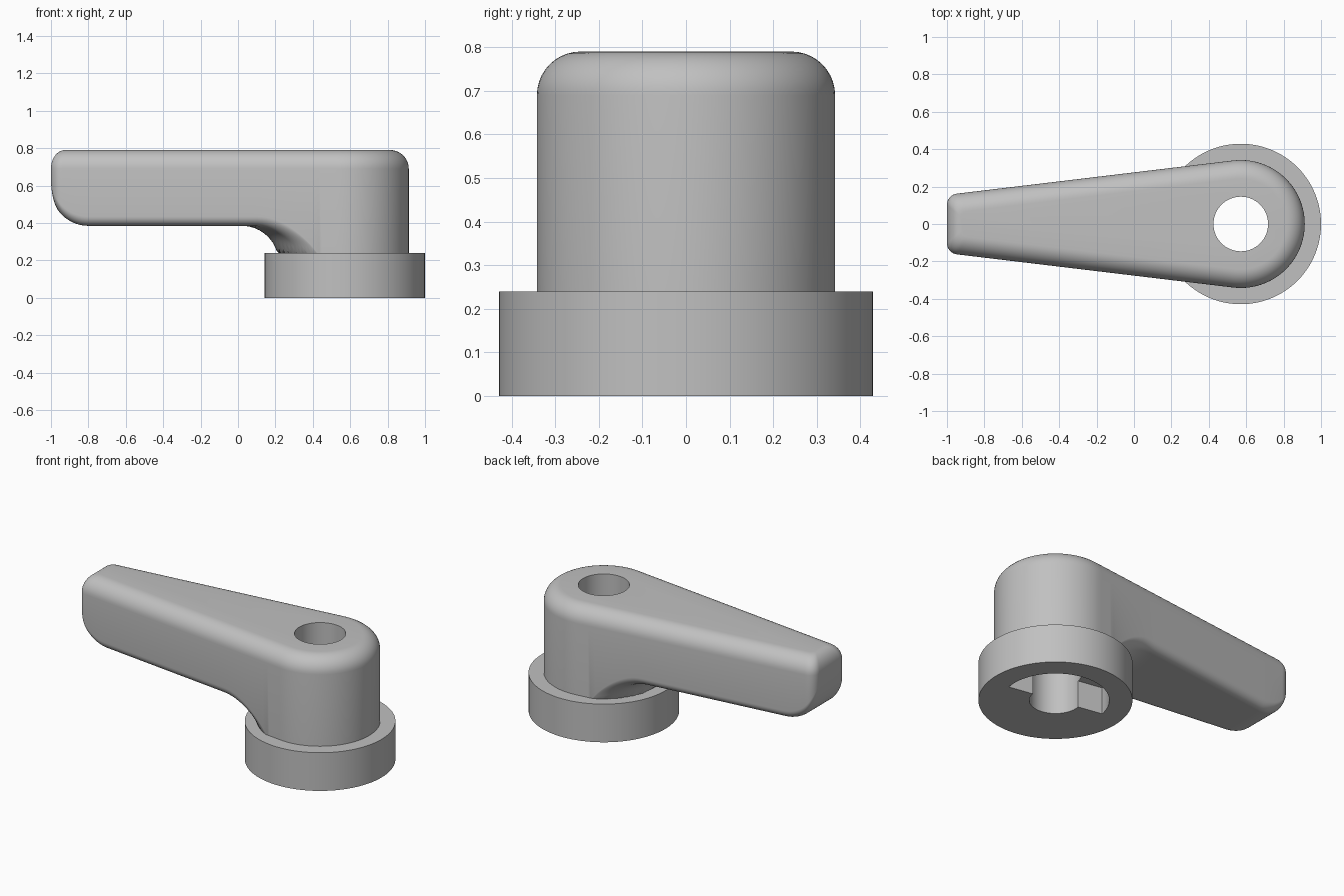
import bpy, bmesh
from math import sin, cos, pi, atan, sqrt, hypot, radians

old = bpy.data.objects.get("Cube")
if old:
    bpy.data.objects.remove(old, do_unlink=True)

HUB_X, HUB_R, TOP = 0.571, 0.342, 0.79
TAPER = atan(0.12)
TOP_ROUND, LOW_ROUND = 0.1, 0.05

grey = bpy.data.materials.new("plain grey")
grey.use_nodes = True
grey.diffuse_color = (0.53, 0.53, 0.53, 1)
grey.node_tree.nodes["Principled BSDF"].inputs["Base Color"].default_value = (0.53, 0.53, 0.53, 1)


def make_object(name, bm):
    bmesh.ops.remove_doubles(bm, verts=bm.verts, dist=1e-5)
    bmesh.ops.recalc_face_normals(bm, faces=bm.faces)
    mesh = bpy.data.meshes.new(name)
    bm.to_mesh(mesh)
    bm.free()
    mesh.materials.append(grey)
    obj = bpy.data.objects.new(name, mesh)
    bpy.context.collection.objects.link(obj)
    return obj


def prism(name, points, z0, z1):
    bm = bmesh.new()
    low, high = ([bm.verts.new((x, y, z)) for x, y in points] for z in (z0, z1))
    bm.faces.new(low)
    bm.faces.new(high)
    for i in range(len(points)):
        j = (i + 1) % len(points)
        bm.faces.new((low[i], low[j], high[j], high[i]))
    return make_object(name, bm)


def arc(radius, start, end, steps):
    return [(HUB_X + radius * cos(start + (end - start) * i / steps),
             radius * sin(start + (end - start) * i / steps)) for i in range(steps + 1)]


def select_only(obj):
    bpy.ops.object.select_all(action='DESELECT')
    obj.select_set(True)
    bpy.context.view_layer.objects.active = obj


def cut(obj, cutter):
    select_only(obj)
    mod = obj.modifiers.new("cut", 'BOOLEAN')
    mod.operation, mod.solver, mod.object = 'DIFFERENCE', 'EXACT', cutter
    bpy.ops.object.modifier_apply(modifier=mod.name)


def outline(d):
    """Plan of the lever, moved inward by d: round hub, tapered sides, blunt tip."""
    half = arc(HUB_R - d, 0, pi / 2 + TAPER, 28)
    corner = 0.06 * (1 - 5 * d)
    cx = -1 + 0.75 * d + corner
    cy = (HUB_R - d - corner + sin(TAPER) * (cx - HUB_X)) / cos(TAPER)
    tip = [(cx + corner * cos(a), cy + corner * sin(a))
           for a in (pi / 2 + TAPER + (pi / 2 - TAPER) * i / 8 for i in range(9))]
    (ax, ay), (bx, by) = half[-1], tip[0]
    for i in range(1, 72):
        t = i / 72
        t = 0.4 * t + 0.6 * t * t * (3 - 2 * t)
        half.append((ax + (bx - ax) * t, ay + (by - ay) * t))
    half += tip
    return half + [(x, -y) for x, y in reversed(half[1:])]


def underside(x, y, d):
    """Height of the lever's lower surface, with tip, hub and edge rounding."""
    z = 0.385
    if x < -0.8:
        z = 0.585 - sqrt(max(0, 0.04 - (x + 0.8) ** 2))
    r = hypot(x - HUB_X, y)
    if r < 0.552:
        z = max(0.23, 0.185 + sqrt(max(0, 0.04 - (r - 0.552) ** 2)))
    rise = LOW_ROUND - sqrt(max(0, LOW_ROUND ** 2 - max(0, LOW_ROUND - d) ** 2))
    return z + rise * min(1, (z - 0.23) / 0.15)


# Lever: rings from the flat top, round the edges, down and in to the spine
rings = []
for i in range(10, -1, -1):
    a = pi / 2 * i / 10
    d = TOP_ROUND * (1 - cos(a))
    z = TOP - TOP_ROUND * (1 - sin(a))
    rings.append([(x, y, z) for x, y in outline(d)])
for i in range(9):
    d = LOW_ROUND * (1 - cos(pi / 2 * i / 8))
    rings.append([(x, y, underside(x, y, d)) for x, y in outline(d)])
edge = outline(LOW_ROUND)
for i in range(1, 17):
    t = (i / 16) ** 1.4
    ring = []
    for x, y in edge:
        sx = min(HUB_X, max(-0.8, x))
        px, py = x + (sx - x) * t, y * (1 - t)
        ring.append((px, py, underside(px, py, LOW_ROUND)))
    rings.append(ring)

bm = bmesh.new()
loops = [[bm.verts.new(p) for p in ring] for ring in rings]
bm.faces.new(loops[0])
for upper, lower in zip(loops, loops[1:]):
    for i in range(len(upper)):
        j = (i + 1) % len(upper)
        bm.faces.new((upper[i], upper[j], lower[j], lower[i]))
lever = make_object("lever", bm)

# Base collar
collar = prism("base_collar", arc(0.429, 0, 2 * pi, 96)[:-1], 0, 0.24)

# Half-round stop recess under the collar, and the bore through everything
turn = radians(-10)
recess = prism("recess_cutter", arc(0.3, turn, turn + pi, 48), -0.1, 0.167)
bore = prism("bore_cutter", arc(0.146, 0, 2 * pi, 64)[:-1], -0.2, 1)
cut(collar, recess)
for part in (collar, lever):
    cut(part, bore)
for helper in (recess, bore):
    bpy.data.objects.remove(helper, do_unlink=True)

for part in (collar, lever):
    select_only(part)
    bpy.ops.object.shade_smooth_by_angle(angle=radians(32))
